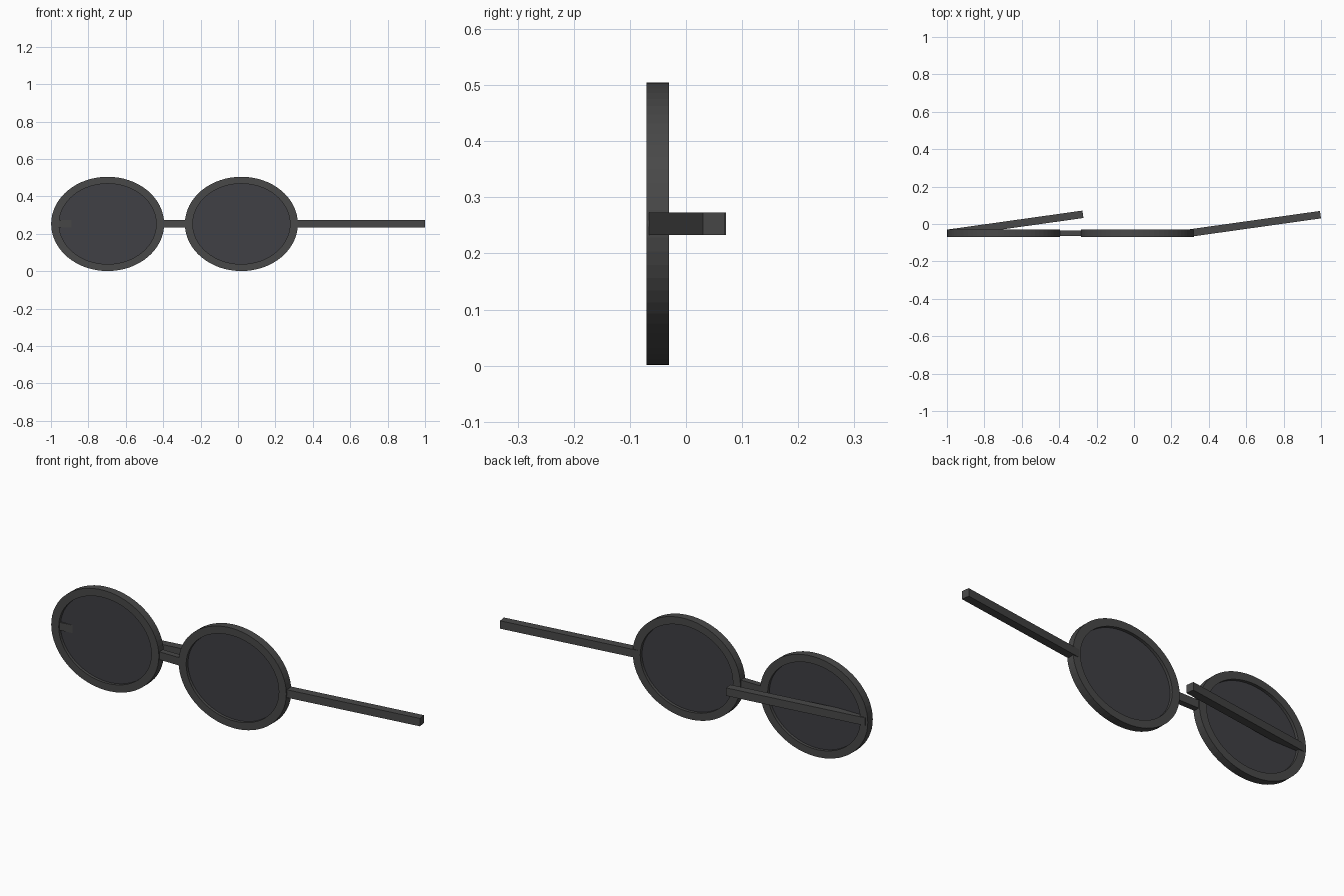
import bpy, bmesh
from math import sin, cos, pi, radians

if "Cube" in bpy.data.objects:
    bpy.data.objects.remove(bpy.data.objects["Cube"])

ZC = 0.253      # height of lens centres
YF = -0.05      # depth of the front frame
SEG = 64


def material(name, rgb):
    m = bpy.data.materials.new(name)
    m.diffuse_color = (*rgb, 1)
    m.use_nodes = True
    m.node_tree.nodes["Principled BSDF"].inputs["Base Color"].default_value = m.diffuse_color
    return m


frame_mat = material("dark_frame", (0.065, 0.065, 0.065))
lens_mat = material("tinted_lens", (0.05, 0.05, 0.058))


def finish(name, bm, mat):
    bmesh.ops.recalc_face_normals(bm, faces=bm.faces)
    me = bpy.data.meshes.new(name)
    bm.to_mesh(me)
    bm.free()
    ob = bpy.data.objects.new(name, me)
    bpy.context.collection.objects.link(ob)
    me.materials.append(mat)
    return ob


def ellipse(bm, rx, rz, y):
    return [bm.verts.new((rx * cos(2 * pi * i / SEG), y, rz * sin(2 * pi * i / SEG)))
            for i in range(SEG)]


def bridge_loops(bm, a, b):
    for i in range(SEG):
        j = (i + 1) % SEG
        bm.faces.new((a[i], a[j], b[j], b[i]))


def rim(name, x):
    bm = bmesh.new()
    loops = [ellipse(bm, *p) for p in ((0.302, 0.252, -0.02), (0.302, 0.252, 0.02),
                                       (0.26, 0.215, 0.02), (0.26, 0.215, -0.02))]
    for k in range(4):
        bridge_loops(bm, loops[k], loops[(k + 1) % 4])
    finish(name, bm, frame_mat).location = (x, YF, ZC)


def lens(name, x):
    bm = bmesh.new()
    a, b = ellipse(bm, 0.262, 0.217, -0.005), ellipse(bm, 0.262, 0.217, 0.005)
    bridge_loops(bm, a, b)
    bm.faces.new(a)
    bm.faces.new(b)
    finish(name, bm, lens_mat).location = (x, YF, ZC)


def bar(name, loc, size, angle=0):
    bm = bmesh.new()
    bmesh.ops.create_cube(bm, size=1)
    bmesh.ops.scale(bm, vec=size, verts=bm.verts)
    ob = finish(name, bm, frame_mat)
    ob.location = loc
    ob.rotation_euler.z = radians(angle)


# Rims and lenses
for side, x in (("left", -0.697), ("right", 0.018)):
    rim(side + "_rim", x)
    lens(side + "_lens", x)

# Nose bridge
bar("nose_bridge", (-0.34, YF, ZC + 0.001), (0.14, 0.03, 0.04))

# Temple arms, both swung the same way
bar("left_arm", (-0.628, 0.002, ZC), (0.717, 0.04, 0.04), 8)
bar("right_arm", (0.642, 0.0, ZC), (0.717, 0.04, 0.04), 8)
